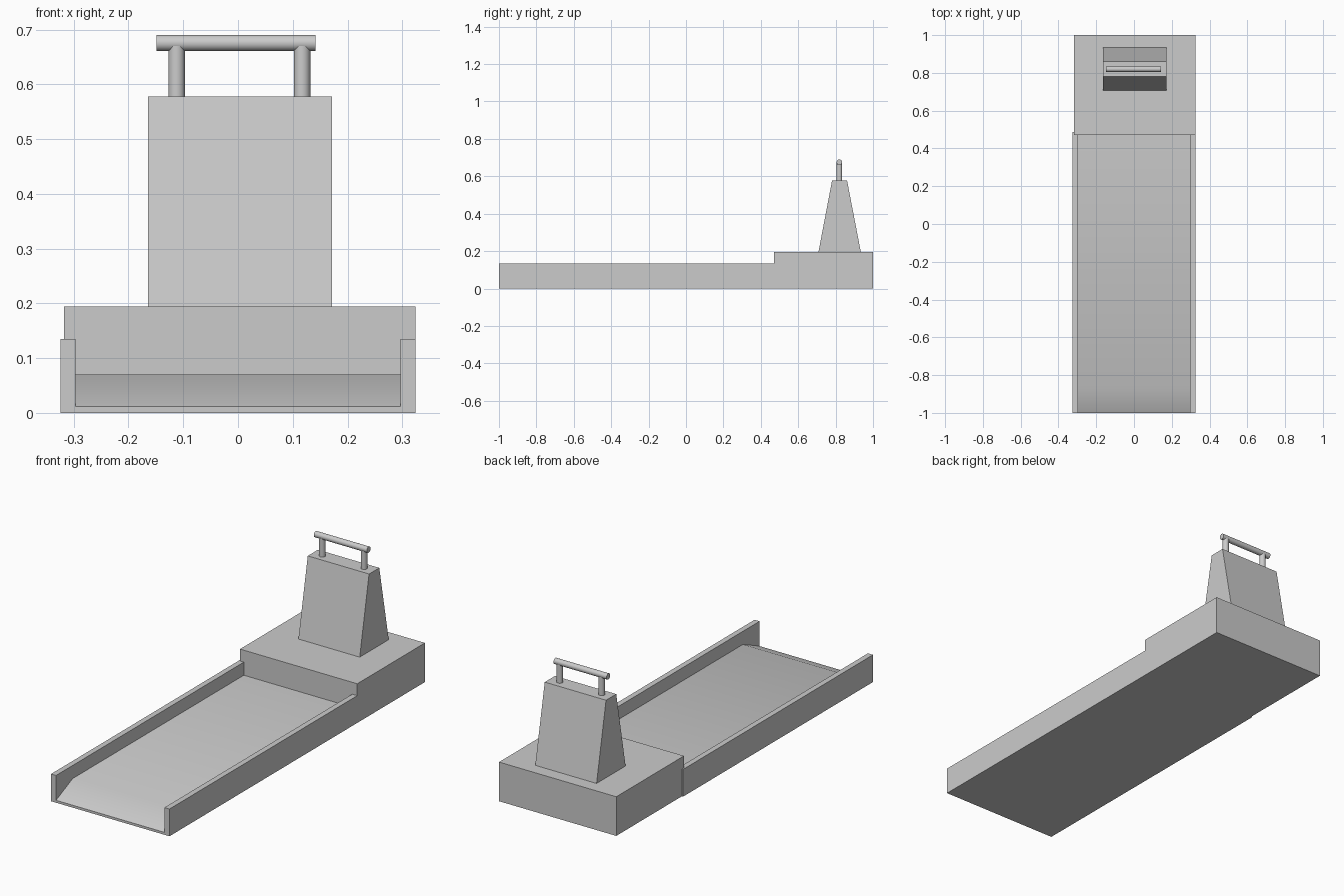
import bpy, bmesh
from math import pi, radians
from mathutils import Matrix, Vector

if "Cube" in bpy.data.objects:
    bpy.data.objects.remove(bpy.data.objects["Cube"])


def finish(name, bm, smooth=False):
    bmesh.ops.recalc_face_normals(bm, faces=bm.faces)
    mesh = bpy.data.meshes.new(name)
    bm.to_mesh(mesh)
    bm.free()
    obj = bpy.data.objects.new(name, mesh)
    bpy.context.collection.objects.link(obj)
    if smooth:
        bpy.ops.object.select_all(action='DESELECT')
        obj.select_set(True)
        bpy.context.view_layer.objects.active = obj
        bpy.ops.object.shade_smooth_by_angle(angle=radians(30))
    return obj


def side_profile(name, x0, x1, yz, smooth=False):
    """Extrude a (y, z) outline from x0 to x1."""
    bm = bmesh.new()
    face = bm.faces.new([bm.verts.new((x0, y, z)) for y, z in yz])
    ext = bmesh.ops.extrude_face_region(bm, geom=[face])
    verts = [g for g in ext['geom'] if isinstance(g, bmesh.types.BMVert)]
    bmesh.ops.translate(bm, verts=verts, vec=(x1 - x0, 0, 0))
    return finish(name, bm, smooth)


def box(name, x0, x1, y0, y1, z0, z1):
    return side_profile(name, x0, x1, [(y0, z0), (y1, z0), (y1, z1), (y0, z1)])


def rod(name, a, b, radius):
    """Smooth capped cylinder between two points."""
    a, b = Vector(a), Vector(b)
    turn = Vector((0, 0, 1)).rotation_difference(b - a).to_matrix().to_4x4()
    bm = bmesh.new()
    bmesh.ops.create_cone(bm, cap_ends=True, segments=32, radius1=radius,
                          radius2=radius, depth=(b - a).length,
                          matrix=Matrix.Translation((a + b) / 2) @ turn)
    return finish(name, bm, True)


# Raised rear platform
box("rear_platform", -0.318, 0.3245, 0.47, 1.0, 0, 0.194)

# Long tray: side walls and a floor that ramps up from the front lip
box("left_wall", -0.3245, -0.297, -1.0, 0.487, 0, 0.135)
box("right_wall", 0.297, 0.3245, -1.0, 0.47, 0, 0.135)
side_profile("tray_floor", -0.297, 0.297,
             [(-1, 0), (-1, 0.012), (-0.87, 0.07), (0.47, 0.07), (0.47, 0)], True)

# Tapered block standing on the platform
side_profile("tapered_block", -0.1645, 0.1715,
             [(0.708, 0.194), (0.935, 0.194), (0.861, 0.578), (0.781, 0.578)])

# Handle: two posts and a grip bar
for side, x in (("left", -0.112), ("right", 0.117)):
    rod(side + "_handle_post", (x, 0.82, 0.57), (x, 0.82, 0.67), 0.015)
rod("handle_bar", (-0.1485, 0.82, 0.6755), (0.142, 0.82, 0.6755), 0.0147)
